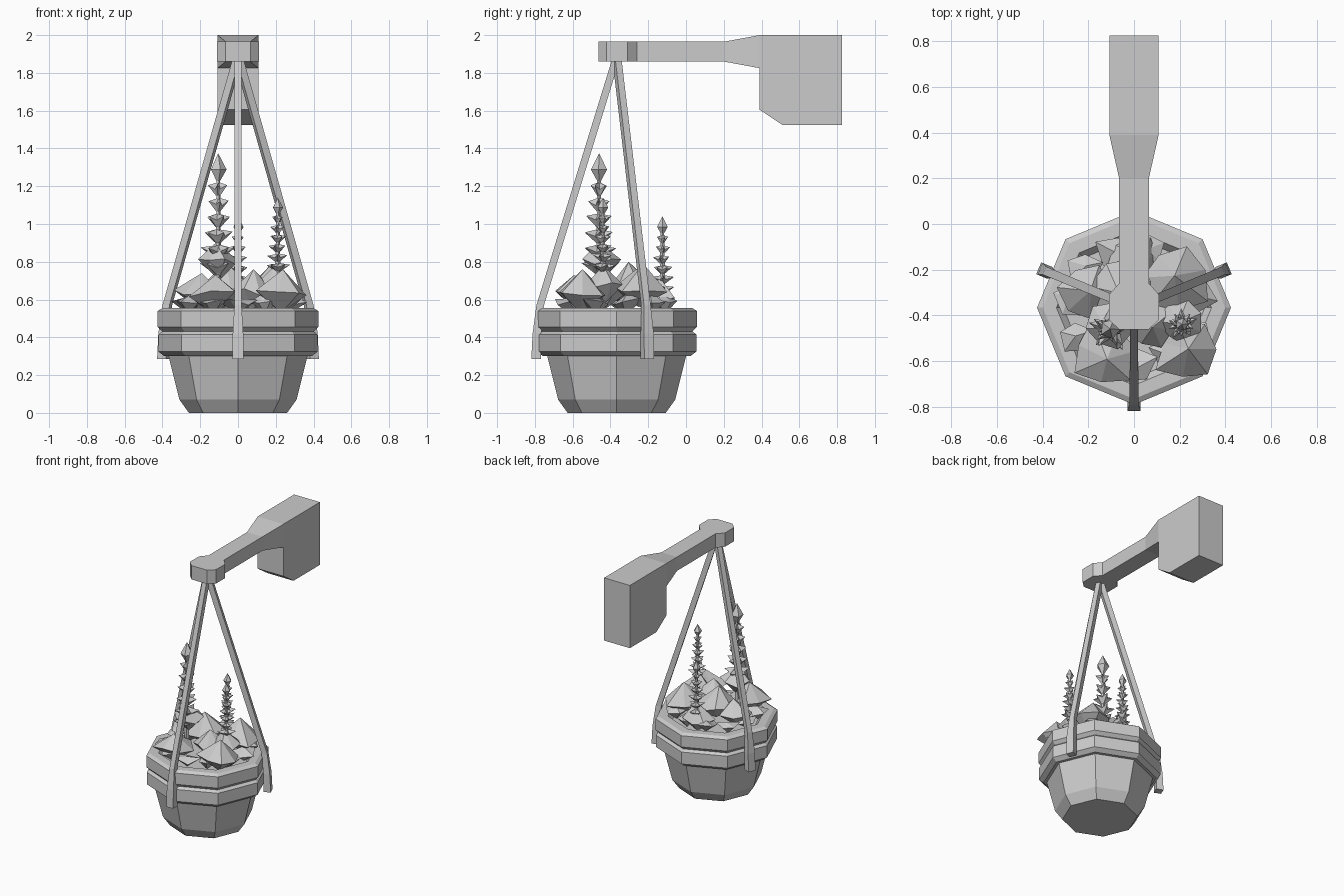
import bpy, bmesh, math, random
from mathutils import Vector

cube = bpy.data.objects.get("Cube")
if cube:
    bpy.data.objects.remove(cube)
random.seed(4)

grey = bpy.data.materials.new("plain grey")
grey.use_nodes = True
COLOUR = (0.6, 0.6, 0.6, 1)
grey.diffuse_color = COLOUR
grey.node_tree.nodes["Principled BSDF"].inputs["Base Color"].default_value = COLOUR
CENTRE = Vector((0, -0.367, 0))


def make(name, bm):
    bmesh.ops.recalc_face_normals(bm, faces=bm.faces)
    mesh = bpy.data.meshes.new(name)
    bm.to_mesh(mesh)
    bm.free()
    mesh.materials.append(grey)
    obj = bpy.data.objects.new(name, mesh)
    bpy.context.collection.objects.link(obj)
    return obj


def loft(bm, rings):
    """Skin a list of equal-length point rings and cap both ends."""
    loops = [[bm.verts.new(p) for p in ring] for ring in rings]
    for a, b in zip(loops, loops[1:]):
        for i in range(len(a)):
            j = (i + 1) % len(a)
            bm.faces.new((a[i], a[j], b[j], b[i]))
    bm.faces.new(loops[0][::-1])
    bm.faces.new(loops[-1])


def ring(r, z, n=8, centre=CENTRE):
    return [centre + Vector((r * math.cos(math.tau * i / n), r * math.sin(math.tau * i / n), z))
            for i in range(n)]


def lathe(name, profile):
    bm = bmesh.new()
    loft(bm, [ring(r, z) for r, z in profile])
    return make(name, bm)


# Octagonal pot, two bands and the soil
lathe("pot_body", [(0.26, 0), (0.31, 0.07), (0.37, 0.31), (0.37, 0.4)])
lathe("lower_band", [(0.36, 0.3), (0.39, 0.3), (0.422, 0.325), (0.422, 0.415), (0.4, 0.432), (0.36, 0.432)])
lathe("upper_band", [(0.36, 0.43), (0.4, 0.43), (0.425, 0.455), (0.425, 0.54), (0.4, 0.555),
                     (0.34, 0.555), (0.31, 0.52)])

# Straps: angled bars that bend at the rim and widen at the ends
for name, angle in (("front_strap", -90), ("left_strap", 22.5), ("right_strap", 157.5)):
    a = math.radians(angle)
    out = Vector((math.cos(a), math.sin(a), 0))
    side = Vector((-out.y, out.x, 0))
    bm = bmesh.new()
    rings = []
    for r0, r1, z, w in ((-0.015, 0.025, 1.87, 0.018), (0.385, 0.425, 0.57, 0.019),
                         (0.4, 0.445, 0.42, 0.028), (0.4, 0.452, 0.285, 0.028)):
        rings.append([CENTRE + out * r + side * s + Vector((0, 0, z))
                      for r, s in ((r0, -w), (r1, -w), (r1, w), (r0, w))])
    loft(bm, rings)
    make(name, bm)

# Wall bracket: tapered arm ending in a block with a chamfered lower edge
bm = bmesh.new()
loft(bm, [[Vector(p) for p in ((-w, y, lo), (w, y, lo), (w, y, hi), (-w, y, hi))]
          for y, w, lo, hi in ((-0.3, 0.065, 1.86, 1.965), (0.2, 0.065, 1.86, 1.965),
                               (0.39, 0.108, 1.825, 2), (0.42, 0.108, 1.825, 2))])
make("bracket_arm", bm)
bm = bmesh.new()
block = ((0.39, 2), (0.39, 1.605), (0.51, 1.525), (0.826, 1.525), (0.826, 2))
loft(bm, [[Vector((x, y, z)) for y, z in block] for x in (-0.108, 0.108)])
make("bracket_block", bm)
bm = bmesh.new()
half = ((0.065, -0.462), (0.11, -0.42), (0.11, -0.31), (0.065, -0.26))
outline = list(half) + [(-x, y) for x, y in reversed(half)]
loft(bm, [[Vector((x, y, z)) for x, y in outline] for z in (1.86, 1.965)])
make("bracket_hub", bm)


def gem(bm, c, r, low, high, n, star=1.0, lift=0.0, jitter=0.0):
    """Pointed faceted bud; star < 1 draws every second corner inward."""
    turn = random.uniform(0, math.tau)
    top = bm.verts.new(c + Vector((random.uniform(-1, 1) * jitter * r,
                                   random.uniform(-1, 1) * jitter * r, high)))
    base = bm.verts.new(c + Vector((0, 0, -low)))
    rim = []
    for i in range(n):
        a = turn + math.tau * i / n
        k = r * (star if i % 2 else 1) * random.uniform(1 - jitter, 1 + jitter)
        z = (0 if i % 2 else lift) + random.uniform(-1, 1) * jitter * high
        rim.append(bm.verts.new(c + Vector((k * math.cos(a), k * math.sin(a), z))))
    for i in range(n):
        j = (i + 1) % n
        bm.faces.new((rim[i], rim[j], top))
        bm.faces.new((rim[j], rim[i], base))


# Flower spikes: stacked star-shaped whorls shrinking towards a pointed bud
for name, x, y, start, end, size, tiers in (("right_flower", -0.105, -0.46, 0.72, 1.375, 0.1, 6),
                                            ("left_flower", 0.21, -0.44, 0.74, 1.14, 0.065, 6),
                                            ("back_flower", 0.0, -0.125, 0.62, 1.04, 0.065, 6)):
    bm = bmesh.new()
    foot = Vector((x, y, 0))
    loft(bm, [ring(0.018, 0.55, 5, foot), ring(0.01, end - 0.08, 5, foot)])
    bud = (end - start) * 0.24
    step = (end - start - bud) / tiers
    for t in range(tiers):
        r = size * (1 - 0.5 * t / (tiers - 1))
        gem(bm, foot + Vector((0, 0, start + step * (t + 0.6))), r, step * 0.6, step * 0.45, 10, 0.5, step * 0.25, 0.1)
    gem(bm, foot + Vector((0, 0, end - bud * 0.55)), size * 0.45, bud * 0.5, bud * 0.55, 5)
    make(name, bm)

# Faceted foliage clumps: x, y, radius, centre height, rise
clumps = ((-0.13, -0.57, 0.15, 0.63, 0.1), (0.23, -0.56, 0.14, 0.63, 0.13), (-0.1, -0.45, 0.12, 0.8, 0.1),
          (0.18, -0.25, 0.15, 0.66, 0.13), (-0.05, -0.29, 0.15, 0.66, 0.14), (-0.2, -0.3, 0.13, 0.64, 0.1),
          (0.08, -0.44, 0.12, 0.64, 0.12), (0.21, -0.43, 0.11, 0.68, 0.1), (0.0, -0.14, 0.11, 0.6, 0.12))
bm = bmesh.new()
for x, y, r, z, rise in clumps:
    gem(bm, Vector((x, y, z)), r, 0.1, rise, 7, 0.85, 0, 0.16)
make("foliage_clumps", bm)

# Low leaves spilling over the rim
bm = bmesh.new()
for i in range(11):
    a = math.tau * (i + 0.3) / 11
    r = random.uniform(0.25, 0.31)
    c = CENTRE + Vector((r * math.cos(a), r * math.sin(a), 0.575))
    gem(bm, c, random.uniform(0.07, 0.11), 0.05, random.uniform(0.03, 0.07), 5, 0.8, 0.02, 0.25)
make("rim_leaves", bm)
